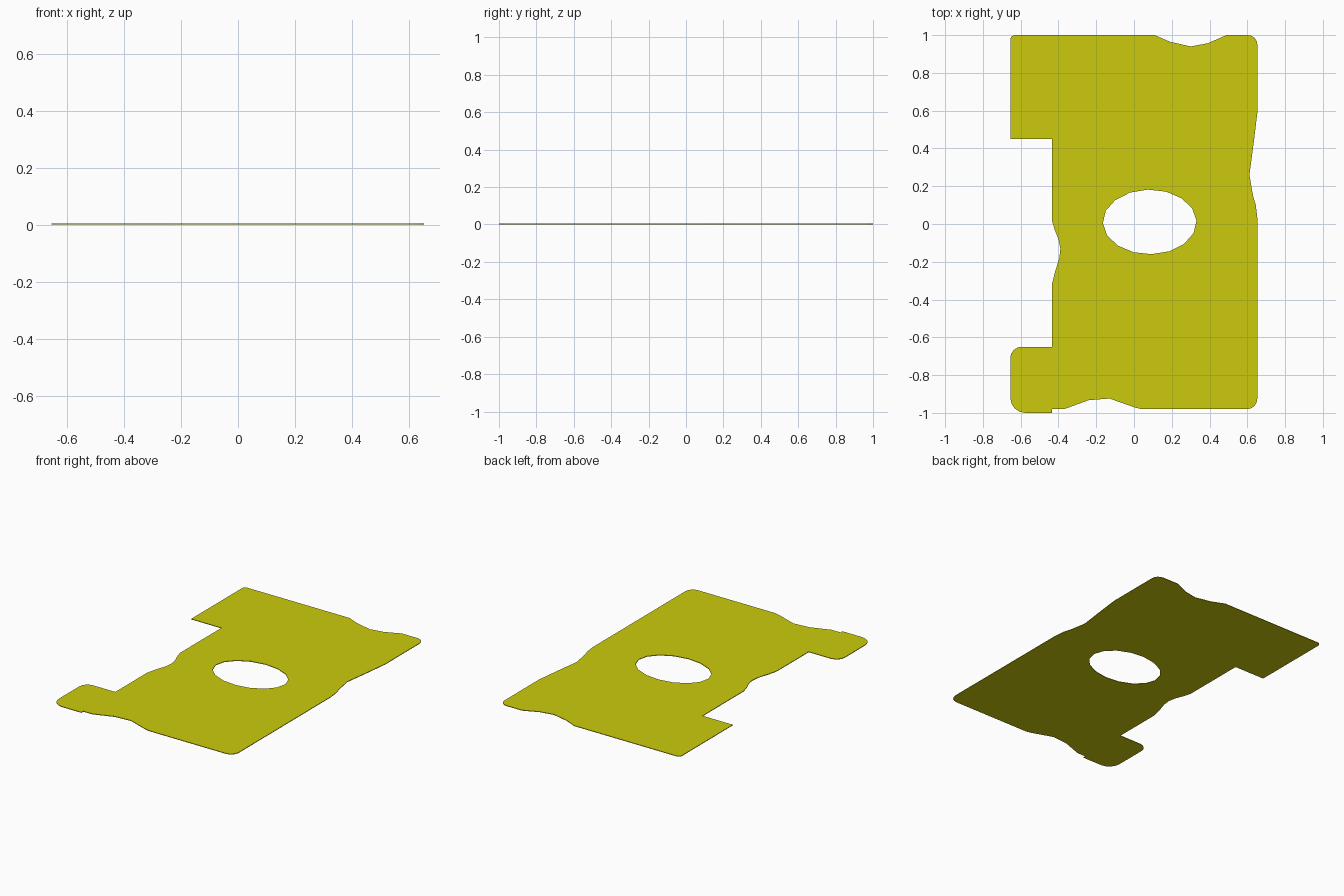
import bpy, bmesh, math
from mathutils import Vector

if "Cube" in bpy.data.objects:
    bpy.data.objects.remove(bpy.data.objects["Cube"])

THICK = 0.004

def corner(x, y, r, start, n=4):
    """Rounded corner at (x, y), counter-clockwise, starting at angle start (degrees)."""
    mid = math.radians(start + 45)
    cx = x - r * (1 if math.cos(mid) > 0 else -1)
    cy = y - r * (1 if math.sin(mid) > 0 else -1)
    return [(cx + r * math.cos(math.radians(start + 90 * i / n)),
             cy + r * math.sin(math.radians(start + 90 * i / n))) for i in range(n + 1)]

# Outline, counter-clockwise from the lower left tab
outline = (
    corner(-0.655, -1.0, 0.08, 180)
    + [(-0.435, -1.0), (-0.435, -0.98), (-0.37, -0.98), (-0.24, -0.933),
       (-0.13, -0.924), (-0.0, -0.97), (0.04, -0.98)]                        # bottom scallop
    + corner(0.653, -0.98, 0.055, 270)
    + [(0.653, 0.03), (0.645, 0.10), (0.63, 0.15), (0.611, 0.26),
       (0.635, 0.44), (0.653, 0.59)]                                        # right scallop
    + corner(0.653, 1.0, 0.05, 0)
    + [(0.49, 1.0), (0.39, 0.957), (0.30, 0.94), (0.19, 0.965), (0.11, 1.0)]  # top scallop
    + corner(-0.655, 1.0, 0.025, 90)
    + [(-0.655, 0.45), (-0.435, 0.45)]                                      # left notch
    + [(-0.435, 0.02), (-0.42, -0.03), (-0.40, -0.08), (-0.39, -0.13),
       (-0.395, -0.18), (-0.42, -0.26), (-0.435, -0.32)]                    # left scallop
    + [(-0.435, -0.65)]
    + corner(-0.655, -0.65, 0.06, 90)
)

# Oval opening
hole = [(0.083 + 0.248 * math.cos(math.tau * (i + 0.1) / 16),
         0.011 + 0.171 * math.sin(math.tau * (i + 0.1) / 16)) for i in range(16)]

# Fill between the two loops, then give it thickness
bm = bmesh.new()
edges = []
for loop in (outline, hole):
    vs = [bm.verts.new((x, y, 0)) for x, y in loop]
    edges += [bm.edges.new((vs[i], vs[(i + 1) % len(vs)])) for i in range(len(vs))]
bmesh.ops.triangle_fill(bm, edges=edges, use_beauty=True, normal=Vector((0, 0, 1)))
ext = bmesh.ops.extrude_face_region(bm, geom=bm.faces[:], use_keep_orig=True)
for v in ext["geom"]:
    if isinstance(v, bmesh.types.BMVert):
        v.co.z = THICK
bmesh.ops.recalc_face_normals(bm, faces=bm.faces[:])

mesh = bpy.data.meshes.new("plate")
bm.to_mesh(mesh)
bm.free()
plate = bpy.data.objects.new("plate", mesh)
bpy.context.collection.objects.link(plate)

yellow = bpy.data.materials.new("olive yellow")
yellow.diffuse_color = (0.6, 0.6, 0.004, 1)
yellow.use_nodes = True
yellow.node_tree.nodes["Principled BSDF"].inputs["Base Color"].default_value = yellow.diffuse_color
mesh.materials.append(yellow)
